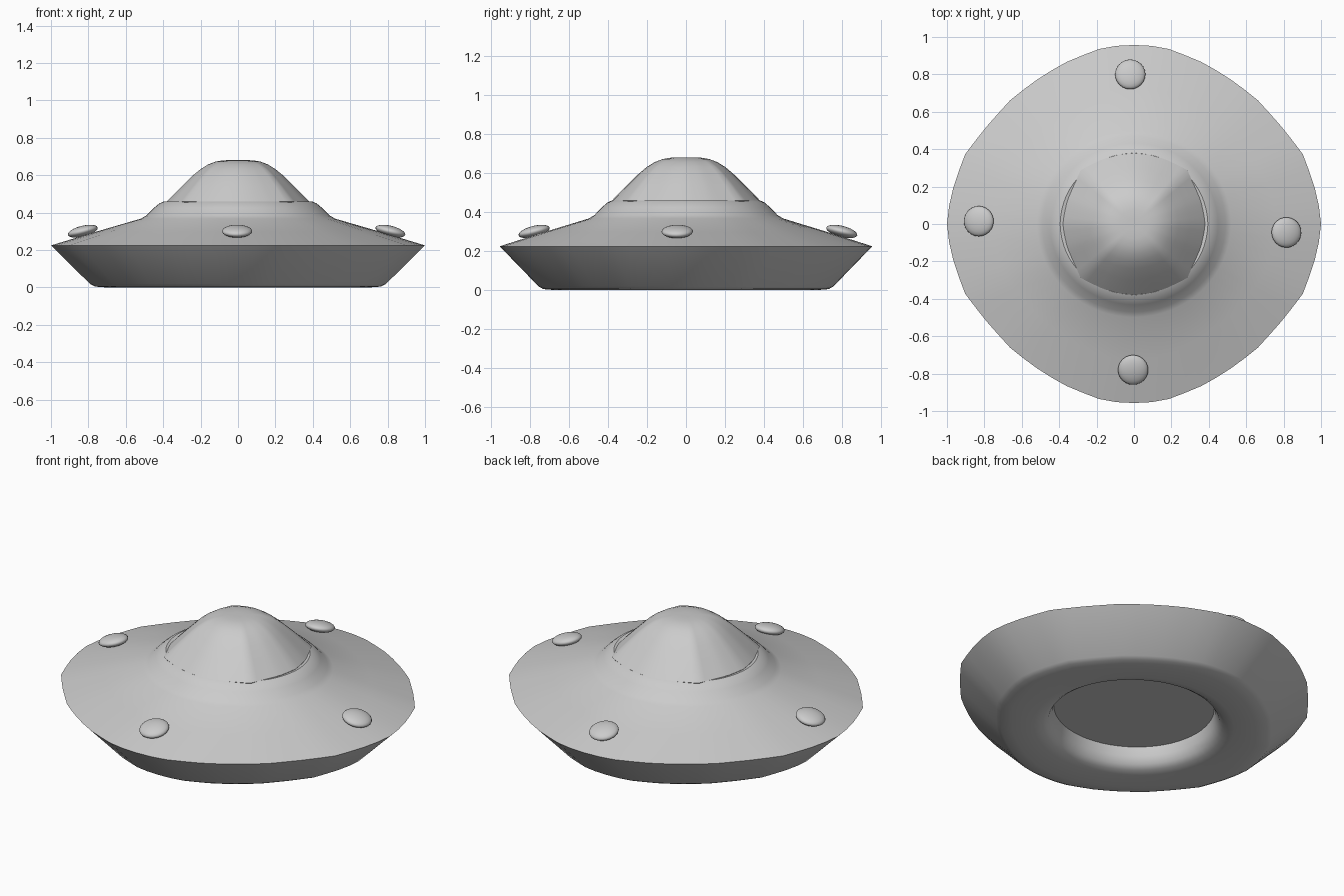
import bpy, bmesh
from math import sin, cos, atan2, pi, hypot, radians
from mathutils import Matrix

if "Cube" in bpy.data.objects:
    bpy.data.objects.remove(bpy.data.objects["Cube"])

N = 64
# quarter outlines, from +x round to +y
RIM = [(1, 0), (.988, .1), (.96, .22), (.9, .38), (.775, .537), (.65, .675),
       (.5, .785), (.38, .858), (.2, .933), (.1, .952), (0, .957)]
CANOPY = [(1, 0), (.985, .12), (.94, .33), (.75, .76), (.72, .78),
          (.42, .92), (.2, .98), (0, 1)]
ROUND = [(cos(i * pi / 24), .96 * sin(i * pi / 24)) for i in range(13)]


def radius(outline, a):
    """Distance from the centre to a quarter outline at angle a."""
    a = atan2(abs(sin(a)), abs(cos(a)))
    for p, q in zip(outline, outline[1:]):
        if a <= atan2(q[1], q[0]) + 1e-6:
            dx, dy = q[0] - p[0], q[1] - p[1]
            return (p[0] * dy - p[1] * dx) / (cos(a) * dy - sin(a) * dx)
    return hypot(*outline[-1])


def lathe(name, profile, angle=30):
    """Stack rings (scale, z, outline) and cap both ends."""
    bm = bmesh.new()
    rings = []
    for r, z, outline in profile:
        ring = []
        for i in range(N):
            a = 2 * pi * i / N
            d = r * radius(outline, a)
            ring.append(bm.verts.new((d * cos(a), d * sin(a), z)))
        rings.append(ring)
    for lo, hi in zip(rings, rings[1:]):
        for i in range(N):
            j = (i + 1) % N
            bm.faces.new((lo[i], lo[j], hi[j], hi[i]))
    bm.faces.new(rings[0][::-1])
    bm.faces.new(rings[-1])
    return finish(name, bm, angle)


def finish(name, bm, angle):
    bmesh.ops.recalc_face_normals(bm, faces=bm.faces)
    mesh = bpy.data.meshes.new(name)
    bm.to_mesh(mesh)
    bm.free()
    ob = bpy.data.objects.new(name, mesh)
    bpy.context.collection.objects.link(ob)
    bpy.ops.object.select_all(action='DESELECT')
    ob.select_set(True)
    bpy.context.view_layer.objects.active = ob
    bpy.ops.object.shade_smooth_by_angle(angle=radians(angle))
    return ob


# saucer hull with the recess underneath and the collar on top
lathe("saucer_hull", [
    (.44, .12, ROUND), (.45, .07, ROUND), (.47, .03, ROUND), (.50, .01, ROUND),
    (.55, .0, ROUND), (.70, .0, RIM), (.765, .005, RIM), (.79, .018, RIM),
    (1, .225, RIM), (.76, .298, RIM), (.52, .368, ROUND), (.49, .385, ROUND),
    (.45, .425, ROUND), (.42, .45, ROUND), (.395, .461, ROUND),
    (.37, .455, ROUND)], 35)

# canopy dome
lathe("canopy_dome", [
    (.37, .445, CANOPY), (.38, .46, CANOPY), (.30, .542, CANOPY),
    (.24, .60, CANOPY), (.20, .633, CANOPY), (.16, .658, CANOPY),
    (.12, .673, CANOPY), (.08, .68, ROUND), (.03, .681, ROUND)], 40)

# four lamps lying on the sloping top
for side, x, y in (("left", -.83, .015), ("right", .815, -.045),
                   ("back", -.02, .80), ("front", -.005, -.78)):
    bm = bmesh.new()
    bmesh.ops.create_uvsphere(bm, u_segments=24, v_segments=12, radius=1)
    turn = atan2(y, x)
    m = (Matrix.Translation((x, y, .301)) @ Matrix.Rotation(turn, 4, 'Z')
         @ Matrix.Rotation(radians(14), 4, 'Y')
         @ Matrix.Diagonal((.082, .081, .029, 1)))
    bmesh.ops.transform(bm, matrix=m, verts=bm.verts)
    finish("lamp_" + side, bm, 60)
